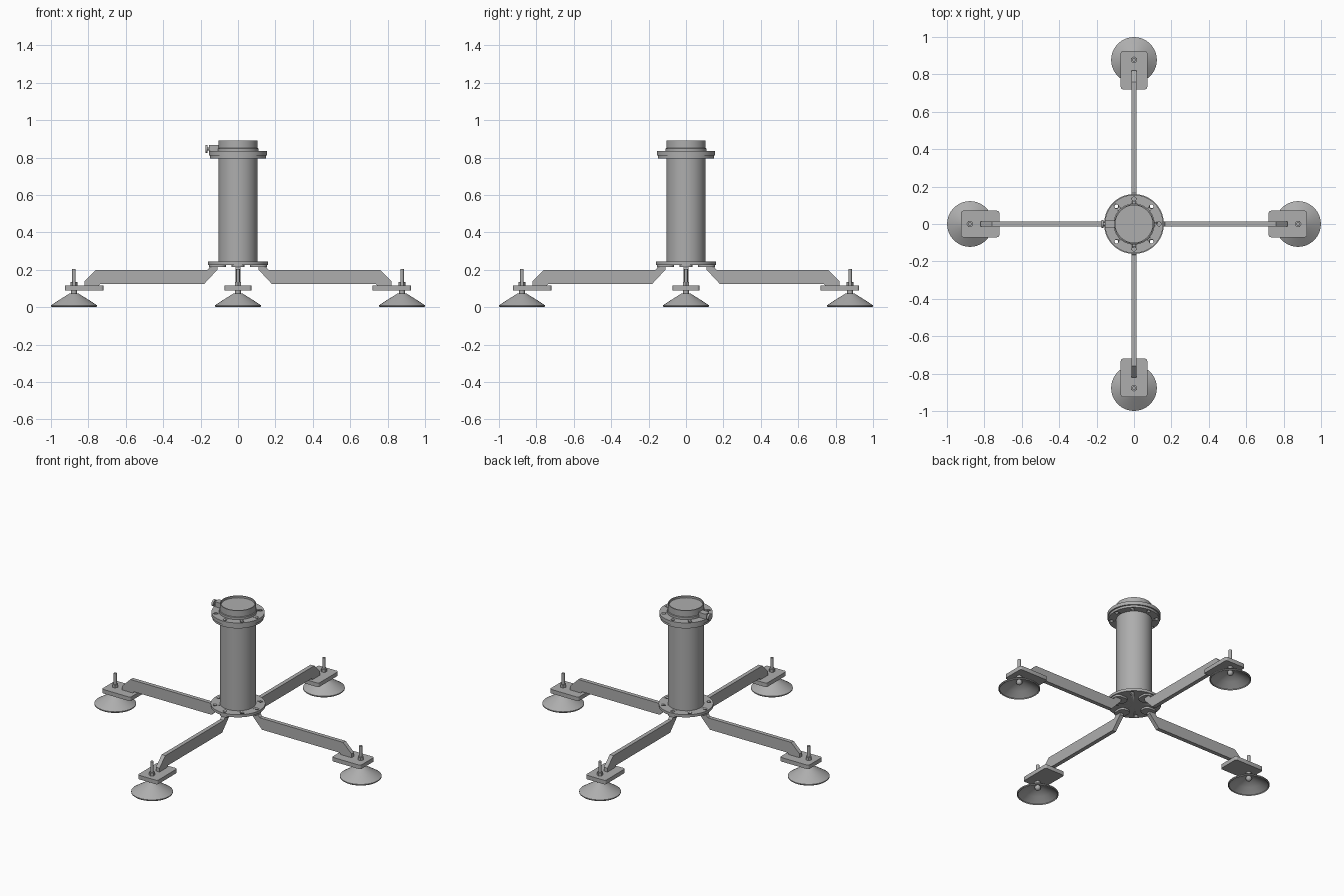
import bpy, bmesh, math
from mathutils import Matrix, Vector

if "Cube" in bpy.data.objects:
    bpy.data.objects.remove(bpy.data.objects["Cube"], do_unlink=True)

metal = bpy.data.materials.new("grey metal")
metal.use_nodes = True
GREY = (0.42, 0.42, 0.42, 1)
metal.diffuse_color = GREY
metal.node_tree.nodes["Principled BSDF"].inputs["Base Color"].default_value = GREY


def finish(name, bm, matrix=Matrix(), bevel=0):
    bmesh.ops.remove_doubles(bm, verts=bm.verts, dist=1e-5)
    bmesh.ops.recalc_face_normals(bm, faces=bm.faces)
    bmesh.ops.transform(bm, matrix=matrix, verts=bm.verts)
    me = bpy.data.meshes.new(name)
    bm.to_mesh(me)
    bm.free()
    me.materials.append(metal)
    ob = bpy.data.objects.new(name, me)
    bpy.context.collection.objects.link(ob)
    bpy.ops.object.select_all(action='DESELECT')
    bpy.context.view_layer.objects.active = ob
    ob.select_set(True)
    bpy.ops.object.shade_smooth_by_angle(angle=math.radians(30))
    if bevel:
        mod = ob.modifiers.new("bevel", 'BEVEL')
        mod.width, mod.segments = bevel, 2
    return ob


def lathe(name, profile, matrix=Matrix(), sides=64):
    """Spin an (r, z) profile around the z axis."""
    bm = bmesh.new()
    vs = [bm.verts.new((r, 0, z)) for r, z in profile]
    es = [bm.edges.new(p) for p in zip(vs, vs[1:])]
    bmesh.ops.spin(bm, geom=vs + es, cent=(0, 0, 0), axis=(0, 0, 1),
                   angle=2 * math.pi, steps=sides, use_duplicate=False)
    return finish(name, bm, matrix)


def disc(name, r, z0, z1, matrix=Matrix(), sides=64):
    return lathe(name, [(0, z0), (r, z0), (r, z1), (0, z1)], matrix, sides)


def extrude(name, outline, depth, matrix=Matrix(), bevel=0):
    """Extrude an (x, y) outline by depth along z."""
    bm = bmesh.new()
    f = bm.faces.new([bm.verts.new((x, y, 0)) for x, y in outline])
    geo = bmesh.ops.extrude_face_region(bm, geom=[f])["geom"]
    bmesh.ops.translate(bm, vec=(0, 0, depth),
                        verts=[v for v in geo if isinstance(v, bmesh.types.BMVert)])
    return finish(name, bm, matrix, bevel)


def rounded_rect(x0, x1, hw, r):
    pts = []
    for cx, cy, a0 in ((x1 - r, hw - r, 0), (x0 + r, hw - r, 90),
                       (x0 + r, r - hw, 180), (x1 - r, r - hw, 270)):
        for k in range(5):
            a = math.radians(a0 + k * 22.5)
            pts.append((cx + r * math.cos(a), cy + r * math.sin(a)))
    return pts


def drill(target, radius, z0, z1):
    """Cut a ring of eight bolt holes."""
    bm = bmesh.new()
    for k in range(8):
        a = k * math.pi / 4
        m = Matrix.Translation((radius * math.cos(a), radius * math.sin(a), (z0 + z1) / 2))
        bmesh.ops.create_cone(bm, cap_ends=True, segments=16, radius1=0.011,
                              radius2=0.011, depth=z1 - z0, matrix=m)
    cutter = finish(target.name + "_hole_cutter", bm)
    cutter.hide_render = True
    cutter.hide_set(True)
    mod = target.modifiers.new("holes", 'BOOLEAN')
    mod.operation, mod.object, mod.solver = 'DIFFERENCE', cutter, 'EXACT'


# Central column with flanges
disc("column", 0.105, 0.24, 0.80)
drill(disc("bottom_flange", 0.16, 0.226, 0.243), 0.135, 0.2, 0.27)
drill(disc("top_flange_lower", 0.15, 0.796, 0.81), 0.133, 0.78, 0.82)
drill(disc("top_flange_upper", 0.156, 0.812, 0.834), 0.133, 0.805, 0.86)
disc("flange_gasket", 0.118, 0.808, 0.814)

# Cap sleeve with a recessed lid
lathe("cap_sleeve", [(0, 0.878), (0.099, 0.878), (0.099, 0.89), (0.105, 0.89),
                     (0.105, 0.85), (0.11, 0.848), (0.11, 0.832), (0, 0.832)])

# Locking clamp on the right side of the cap
extrude("clamp_block", rounded_rect(-0.155, -0.098, 0.02, 0.006), 0.032,
        Matrix.Translation((0, 0, 0.834)))
knob = Matrix.Translation((0, 0, 0.846)) @ Matrix.Rotation(-math.pi / 2, 4, 'Y')
disc("clamp_screw", 0.008, 0.15, 0.165, knob, 16)
disc("clamp_knob", 0.021, 0.162, 0.175, knob, 24)

# Four arms, each with an adjustable suction foot
ARM = [(0.14, 0.226), (0.165, 0.198), (0.76, 0.198), (0.82, 0.14), (0.82, 0.114),
       (0.745, 0.114), (0.735, 0.125), (0.18, 0.125), (0.11, 0.2), (0.11, 0.226)]
CUP = [(0, 0.074), (0.022, 0.074), (0.035, 0.066), (0.08, 0.038), (0.122, 0.01),
       (0.122, 0.004), (0.117, 0), (0.115, 0.006), (0.075, 0.033), (0.032, 0.058), (0, 0.06)]
BALL = [(0.018 * math.sin(k * math.pi / 8), 0.05 - 0.018 * math.cos(k * math.pi / 8))
        for k in range(9)]

for i, side in enumerate(("left", "back", "right", "front")):
    turn = Matrix.Rotation(i * math.pi / 2, 4, 'Z')
    foot = turn @ Matrix.Translation((0.877, 0, 0))
    stand = Matrix.Translation((0, 0.013, 0)) @ Matrix.Rotation(math.pi / 2, 4, 'X')
    extrude(side + "_arm", ARM, 0.026, turn @ stand)
    extrude(side + "_arm_pad", rounded_rect(0.065, 0.155, 0.036, 0.03), 0.013,
            turn @ Matrix.Translation((0, 0, 0.214)))
    extrude(side + "_foot_plate", rounded_rect(0.72, 0.925, 0.071, 0.012), 0.026,
            turn @ Matrix.Translation((0, 0, 0.089)))
    lathe(side + "_suction_cup", CUP, foot)
    lathe(side + "_foot_ball", BALL, foot, 20)
    disc(side + "_foot_neck", 0.015, 0.07, 0.09, foot, 20)
    disc(side + "_foot_nut", 0.018, 0.114, 0.134, foot, 6)
    disc(side + "_foot_rod", 0.0095, 0.11, 0.203, foot, 20)
